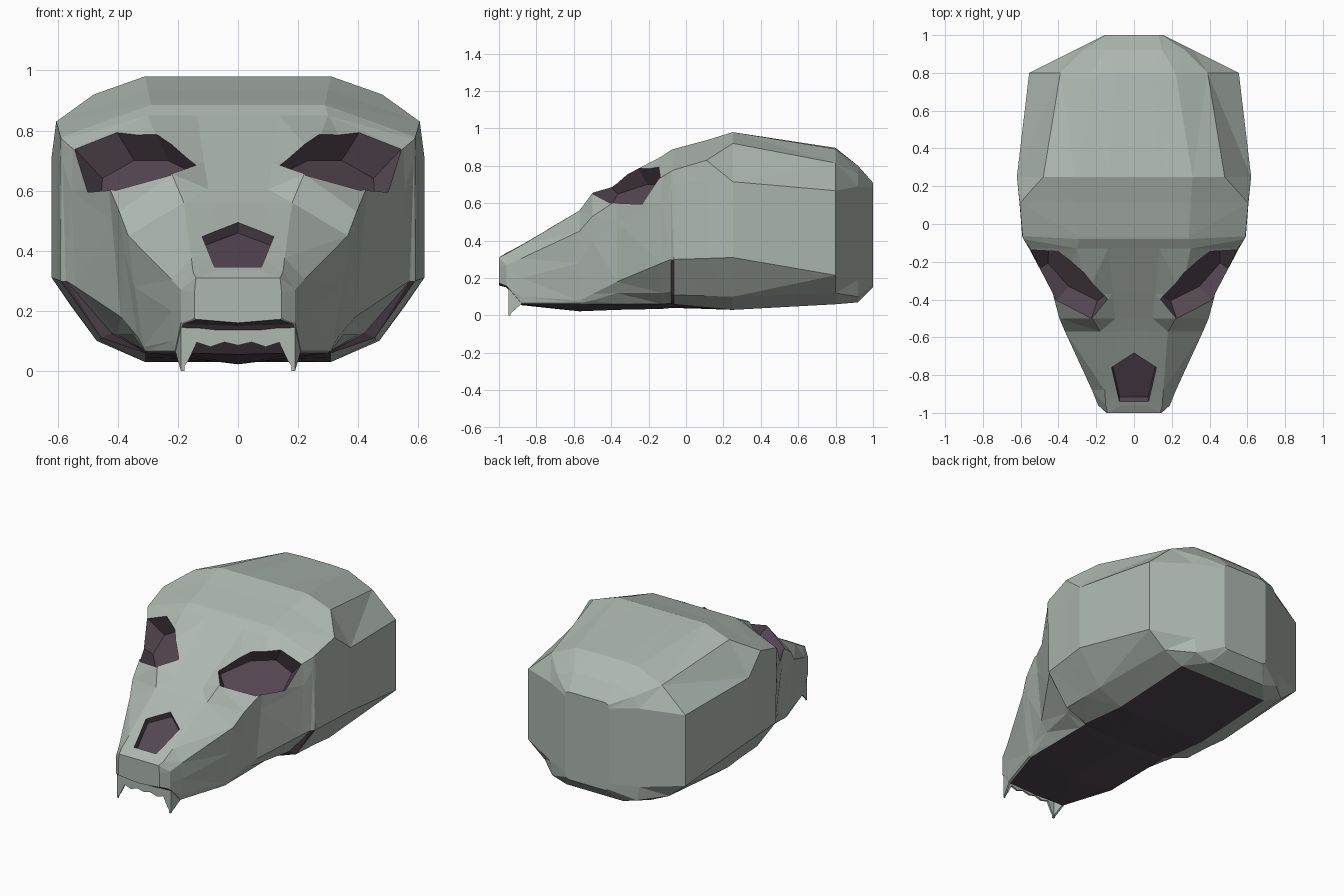
import bpy, bmesh
from mathutils import Vector

if "Cube" in bpy.data.objects:
    bpy.data.objects.remove(bpy.data.objects["Cube"])


def material(name, rgb):
    m = bpy.data.materials.new(name)
    m.diffuse_color = (*rgb, 1)
    m.use_nodes = True
    m.node_tree.nodes["Principled BSDF"].inputs["Base Color"].default_value = m.diffuse_color
    return m


BONE = material("bone_grey", (0.42, 0.475, 0.435))
DARK = material("dark_cavity", (0.088, 0.062, 0.082))


def make(name, bm, *mats):
    bmesh.ops.recalc_face_normals(bm, faces=bm.faces[:])
    me = bpy.data.meshes.new(name)
    bm.to_mesh(me)
    bm.free()
    for m in mats:
        me.materials.append(m)
    ob = bpy.data.objects.new(name, me)
    bpy.context.collection.objects.link(ob)
    return ob


# Cross-sections: y, top z, floor z, then (x, z) of ridge, shoulder,
# upper side, lower side, bevel, bottom edge
face_rings = [
    (-1.0, .31, .16, (.14, .31), (.145, .26), (.145, .24), (.145, .2), (.145, .175), (.14, .172)),
    (-.96, .335, .15, (.15, .33), (.19, .27), (.19, .24), (.19, .2), (.19, .16), (.185, .156)),
    (-.88, .378, .055, (.155, .375), (.222, .305), (.22, .2), (.215, .1), (.21, .066), (.2, .06)),
    (-.57, .56, .022, (.18, .56), (.365, .45), (.345, .28), (.315, .08), (.31, .066), (.3, .06)),
    (-.50, .605, .025, (.22, .655), (.395, .53), (.38, .4), (.335, .115), (.32, .08), (.3, .06)),
    (-.37, .692, .03, (.25, .725), (.43, .615), (.42, .5), (.39, .18), (.35, .12), (.3, .06)),
    (-.13, .85, .035, (.3, .85), (.55, .74), (.555, .6), (.54, .28), (.4, .12), (.3, .062)),
]
cranium_rings = [
    (-.08, .885, .04, (.29, .885), (.585, .77), (.585, .7), (.572, .3), (.42, .125), (.3, .065)),
    (-.065, .89, .04, (.29, .89), (.59, .778), (.592, .7), (.59, .3), (.455, .11), (.31, .06)),
    (.11, .937, .035, (.3, .937), (.605, .83), (.606, .72), (.606, .305), (.46, .105), (.31, .043)),
    (.25, .98, .03, (.31, .98), (.48, .92), (.62, .715), (.62, .31), (.47, .1), (.31, .03)),
    (.80, .896, .06, (.22, .89), (.39, .815), (.555, .667), (.555, .215), (.44, .12), (.31, .06)),
    (.92, .80, .07, (.15, .8), (.27, .755), (.315, .69), (.315, .19), (.3, .1), (.2, .07)),
    (1.0, .71, .15, (.13, .71), (.15, .7), (.156, .68), (.156, .2), (.15, .16), (.13, .15)),
]

# Skull: mirrored loft through the rings
bm = bmesh.new()
loops = []
for y, top, floor, *side in face_rings + cranium_rings:
    bridge = side[0][0] * 0.45
    half = [(bridge, top)] + side
    pts = half + [(0, floor)] + [(-x, z) for x, z in reversed(half)]
    loops.append([bm.verts.new((x, y, z)) for x, z in pts])
n = len(loops[0])
for a, b in zip(loops, loops[1:]):
    y0, y1 = a[0].co.y, b[0].co.y
    for i in range(n):
        j = (i + 1) % n
        f = bm.faces.new((a[i], a[j], b[j], b[i]))
        underside = i in (6, 7) and y1 < 0.85            # dark floor of the skull
        step = i in (4, 5, 8, 9) and -.09 < y0 < -.07    # gap behind the cheek
        f.material_index = int(underside or step)
bm.faces.new(loops[0])
bm.faces.new(loops[-1])
bmesh.ops.triangulate(bm, faces=bm.faces[:])
skull = make("skull", bm, BONE, DARK)


# Pits: tapered cutters whose dark walls stay on the skull
def cut_pit(name, outline, depth, taper):
    pts = [Vector(p) for p in outline]
    c = sum(pts, Vector()) / len(pts)
    nrm = Vector()
    for p, q in zip(pts, pts[1:] + pts[:1]):
        nrm += (p - c).cross(q - c)
    nrm.normalize()
    if nrm.y > 0:
        nrm.negate()
    flat = [(p - c) - nrm * (p - c).dot(nrm) for p in pts]
    out = 0.12
    grow = 1 + (1 - taper) * 0.4
    bm = bmesh.new()
    lo = [bm.verts.new(c + p * taper - nrm * depth) for p in flat]
    hi = [bm.verts.new(c + p * grow + nrm * out) for p in flat]
    bm.faces.new(lo)
    bm.faces.new(hi)
    for i in range(len(lo)):
        j = (i + 1) % len(lo)
        bm.faces.new((lo[i], lo[j], hi[j], hi[i]))
    cutter = make(name, bm, DARK)
    cutter.hide_render = True
    mod = skull.modifiers.new(name, 'BOOLEAN')
    mod.operation = 'DIFFERENCE'
    mod.solver = 'EXACT'
    mod.material_mode = 'TRANSFER'
    mod.object = cutter
    bpy.context.view_layer.objects.active = skull
    bpy.ops.object.modifier_apply(modifier=name)
    bpy.data.objects.remove(cutter)


eye = [(.11, -.42, .69), (.26, -.25, .79), (.4, -.13, .79), (.545, -.13, .735),
       (.505, -.21, .56), (.41, -.41, .595), (.22, -.51, .65)]
nose = [(0, -.67, .5), (.13, -.755, .45), (.085, -.95, .34), (-.085, -.95, .34), (-.13, -.755, .45)]
for s, label in ((1, "left"), (-1, "right")):
    cut_pit(label + "_eye_socket", [(s * x, y, z) for x, y, z in eye], 0.09, 0.8)
cut_pit("nose_opening", nose, 0.035, 0.88)

# Front teeth: jagged plate, with a fang at each end
bm = bmesh.new()
half = [(.04, .137), (.08, .137), (.15, .145), (.19, .158), (.19, 0), (.165, .035),
        (.137, .095), (.092, .08), (.045, .096)]
outline = [(0, .137)] + half + [(0, .085)] + [(-x, z) for x, z in reversed(half)]
front = bm.faces.new([bm.verts.new((x, -.95, z)) for x, z in outline])
ext = bmesh.ops.extrude_face_region(bm, geom=[front])
bmesh.ops.translate(bm, vec=(0, .012, 0), verts=[v for v in ext["geom"] if isinstance(v, bmesh.types.BMVert)])
bmesh.ops.triangulate(bm, faces=bm.faces[:])
make("front_teeth", bm, BONE)

for s, label in ((1, "left"), (-1, "right")):
    bm = bmesh.new()
    prof = [(-.95, .158), (-.95, 0), (-.875, .066), (-.88, .15)]
    rings = [[bm.verts.new((s * (x + (y + .95) * .25), y, z)) for y, z in prof] for x in (.178, .19)]
    bm.faces.new(rings[0])
    bm.faces.new(rings[1])
    for i in range(4):
        j = (i + 1) % 4
        bm.faces.new((rings[0][i], rings[0][j], rings[1][j], rings[1][i]))
    make(label + "_fang", bm, BONE)
